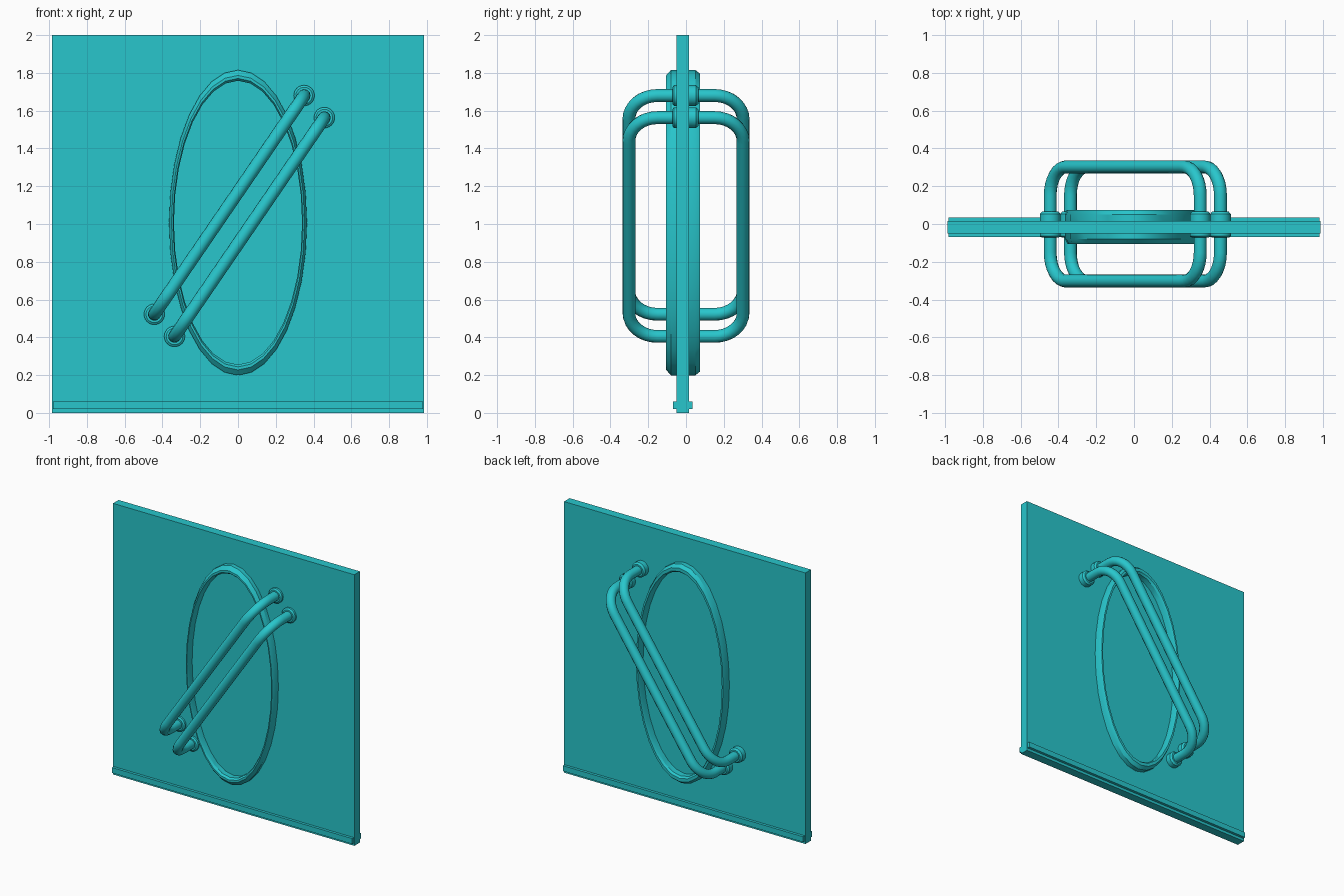
import bpy, bmesh, math
from mathutils import Vector

if "Cube" in bpy.data.objects:
    bpy.data.objects.remove(bpy.data.objects["Cube"])

mat = bpy.data.materials.new("teal")
mat.diffuse_color = (0.021, 0.565, 0.604, 1)
mat.use_nodes = True
mat.node_tree.nodes["Principled BSDF"].inputs["Base Color"].default_value = mat.diffuse_color


def finish(obj, smooth=None):
    obj.data.materials.append(mat)
    if smooth:
        bpy.ops.object.select_all(action='DESELECT')
        obj.select_set(True)
        bpy.context.view_layer.objects.active = obj
        bpy.ops.object.shade_smooth_by_angle(angle=math.radians(smooth))
    return obj


def box(name, lo, hi):
    lo, hi = Vector(lo), Vector(hi)
    bpy.ops.mesh.primitive_cube_add(size=1, location=(lo + hi) / 2)
    obj = bpy.context.object
    obj.name = name
    obj.scale = hi - lo
    return finish(obj)


def sweep_y(name, profile, rx, rz, centre, sides, smooth, closed):
    """Spin a (scale, y) profile around the y axis, stretched to an ellipse."""
    bm = bmesh.new()
    rows = []
    for s, y in profile:
        rows.append([bm.verts.new((s * rx * math.cos(a), y, s * rz * math.sin(a)))
                     for a in (2 * math.pi * i / sides for i in range(sides))])
    pairs = list(zip(rows, rows[1:]))
    if closed:
        pairs.append((rows[-1], rows[0]))
    else:
        bm.faces.new(rows[0])
        bm.faces.new(rows[-1])
    for a, b in pairs:
        for i in range(sides):
            j = (i + 1) % sides
            bm.faces.new((a[i], a[j], b[j], b[i]))
    bmesh.ops.recalc_face_normals(bm, faces=bm.faces)
    mesh = bpy.data.meshes.new(name)
    bm.to_mesh(mesh)
    bm.free()
    obj = bpy.data.objects.new(name, mesh)
    bpy.context.collection.objects.link(obj)
    obj.location = centre
    return finish(obj, smooth)


def handle(name, top, bottom, side):
    """Bent bar standing off the panel, with round corners."""
    t = Vector((top[0], 0, top[1]))
    b = Vector((bottom[0], 0, bottom[1]))
    along = (b - t).normalized()
    out = Vector((0, side, 0))
    reach, r = 0.302, 0.15
    pts = [t - Vector((0, 0.017, 0))]
    for end, d in ((t, along), (b, -along)):
        arc = []
        for i in range(9):
            a = math.pi / 2 * i / 8
            arc.append(end + d * r * (1 - math.cos(a)) + out * (reach - r + r * math.sin(a)))
        pts += arc if end is t else arc[::-1]
    pts.append(b - Vector((0, 0.017, 0)))
    curve = bpy.data.curves.new(name, 'CURVE')
    curve.dimensions = '3D'
    curve.bevel_depth = 0.034
    curve.bevel_resolution = 4
    curve.use_fill_caps = True
    line = curve.splines.new('POLY')
    line.points.add(len(pts) - 1)
    for p, co in zip(line.points, pts):
        p.co = (*co, 1)
    obj = bpy.data.objects.new(name, curve)
    bpy.context.collection.objects.link(obj)
    bpy.ops.object.select_all(action='DESELECT')
    obj.select_set(True)
    bpy.context.view_layer.objects.active = obj
    bpy.ops.object.convert(target='MESH')
    return finish(bpy.context.object, 40)


# Door panel and bottom rail
box("door_panel", (-0.985, -0.05, 0), (0.985, 0.015, 2))
box("bottom_rail", (-0.98, -0.07, 0.02), (0.98, 0.035, 0.06))

# Tall oval ring passing through the panel
sweep_y("oval_ring",
        [(0.93, -0.09), (0.945, -0.105), (0.965, -0.105), (1.0, -0.08),
         (1.0, 0.05), (0.975, 0.075), (0.945, 0.075), (0.93, 0.06)],
        0.365, 0.808, (0, 0, 1.007), 32, 30, True)

# Slanted handles on both faces, with a flange at each end
flange = [(0.8, -0.072), (1, -0.064), (1, 0.052), (0.8, 0.065)]
bars = (((0.35, 1.68), (-0.443, 0.522)), ((0.457, 1.563), (-0.336, 0.405)))
for n, (top, bottom) in enumerate(bars, 1):
    for label, side in (("front", -1), ("back", 1)):
        handle(f"{label}_handle_{n}", top, bottom, side)
    for label, (x, z) in (("upper", top), ("lower", bottom)):
        sweep_y(f"{label}_flange_{n}", flange, 0.055, 0.055, (x, 0, z), 24, 30, False)
